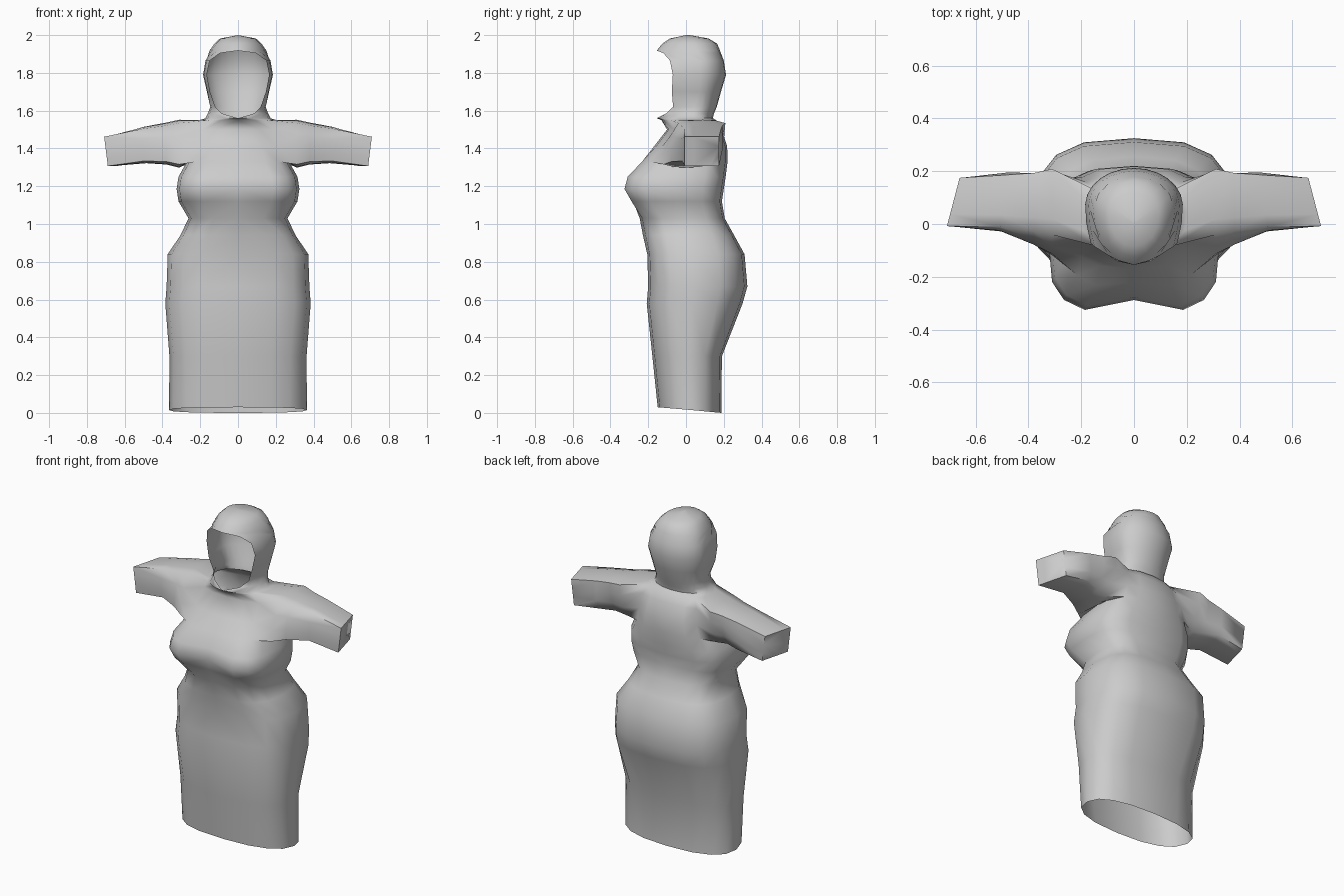
import bpy, bmesh, math

if "Cube" in bpy.data.objects:
    bpy.data.objects.remove(bpy.data.objects["Cube"])

cloth = bpy.data.materials.new("grey cloth")
cloth.use_nodes = True
cloth.diffuse_color = (0.6, 0.6, 0.6, 1)
cloth.node_tree.nodes["Principled BSDF"].inputs["Base Color"].default_value = (0.6, 0.6, 0.6, 1)


def power(v, e):
    return math.copysign(abs(v) ** e, v)


def half_ring(z, w, back, mid, front, e=1.0, edge=0.0, dent=0.0, tilt=0.0, n=9):
    """Half outline from the back centre to the front; edge > 0 leaves a gap."""
    s = math.asin(edge / w) if w else 0
    depth = (mid - front) / math.cos(s)
    pts = []
    for i in range(n):
        t = (math.pi - s) * i / (n - 1)
        c = power(math.cos(t), e)
        y = mid + c * ((back - mid) if c > 0 else depth)
        if i == n - 1:
            y += dent
        x = 0 if i == 0 or (i == n - 1 and not edge) else w * power(math.sin(t), e)
        pts.append((x, y, z - tilt * c))
    return pts


# Grid outline of the armhole: (column, row), counted from its lower back corner
ARMHOLE = ([(c, 0) for c in range(5)] + [(4, 1), (4, 2)]
           + [(c, 3) for c in range(4, -1, -1)] + [(0, 2), (0, 1)])


def sleeve_ring(x, low, high, front, back, rounding, shear=0.0, skew=0.0):
    """Rounded box around the arm; shear pushes the underside forward."""
    pts = []
    for c, r in ARMHOLE:
        u, v = 1 - c / 2, 2 * r / 3 - 1
        k = 1 - rounding * u * u * v * v
        u, v = u * k, v * k
        y = (front + back) / 2 + u * (back - front) / 2 + v * shear
        z = (low + high) / 2 + v * (high - low) / 2
        pts.append((x - skew * u + 0.4 * skew * v, y, z))
    return pts


# Dress and hood: hem to crown, with the face left open
dress = [
    half_ring(0.015, 0.365, 0.187, 0.03, -0.15, 0.82, tilt=0.015),
    half_ring(0.30, 0.363, 0.19, 0.02, -0.178, 0.78),
    half_ring(0.58, 0.385, 0.30, 0.03, -0.208, 0.72),
    half_ring(0.67, 0.378, 0.325, 0.04, -0.20, 0.72),
    half_ring(0.84, 0.372, 0.31, 0.03, -0.205, 0.7),
    half_ring(0.94, 0.305, 0.255, 0.02, -0.228, 0.7),
    half_ring(1.03, 0.262, 0.205, 0.0, -0.245, 0.7),
    half_ring(1.12, 0.315, 0.19, -0.05, -0.30, 0.6, dent=0.02),
    half_ring(1.185, 0.325, 0.20, -0.06, -0.338, 0.58, dent=0.05),
    half_ring(1.25, 0.315, 0.21, -0.04, -0.322, 0.6, dent=0.045),
    half_ring(1.33, 0.27, 0.22, 0.0, -0.245, 0.66, dent=0.025),
    half_ring(1.41, 0.25, 0.218, 0.03, -0.17, 0.7),
    half_ring(1.50, 0.24, 0.19, 0.06, -0.10, 0.75),
    half_ring(1.55, 0.205, 0.16, 0.05, -0.13, 0.9),
    half_ring(1.56, 0.172, 0.142, 0.04, -0.155),
    half_ring(1.585, 0.16, 0.148, 0.045, -0.105, edge=0.085),
    half_ring(1.62, 0.147, 0.163, 0.06, -0.068, edge=0.12),
    half_ring(1.70, 0.165, 0.185, 0.065, -0.075, edge=0.148),
    half_ring(1.79, 0.185, 0.212, 0.07, -0.070, edge=0.165),
    half_ring(1.865, 0.172, 0.20, 0.07, -0.085, edge=0.15),
    half_ring(1.905, 0.155, 0.185, 0.06, -0.12, edge=0.095),
    half_ring(1.918, 0.15, 0.18, 0.06, -0.155),
    half_ring(1.955, 0.125, 0.165, 0.045, -0.125),
    half_ring(1.982, 0.095, 0.12, 0.035, -0.085),
    half_ring(2.0, 0.0, 0.02, 0.0, 0.0),
]
HOLE_ROW, HOLE_COL = 10, 2

# Sleeves: from the armhole to a closed, slanted cuff
sleeve = [
    sleeve_ring(0.31, 1.298, 1.552, -0.10, 0.19, 0.14, 0.045),
    sleeve_ring(0.38, 1.315, 1.537, -0.07, 0.185, 0.14, 0.03),
    sleeve_ring(0.49, 1.322, 1.515, -0.028, 0.195, 0.12, 0.005, 0.015),
    sleeve_ring(0.675, 1.307, 1.462, -0.008, 0.175, 0.0, 0.0, 0.024),
]

bm = bmesh.new()
rows = [[bm.verts.new(p) for p in ring] for ring in dress]
for r, (a, b) in enumerate(zip(rows, rows[1:])):
    for c in range(len(a) - 1):
        if HOLE_ROW <= r < HOLE_ROW + 3 and HOLE_COL <= c < HOLE_COL + 4:
            continue
        bm.faces.new((a[c], a[c + 1], b[c + 1], b[c]))

loops = [[rows[HOLE_ROW + r][HOLE_COL + c] for c, r in ARMHOLE]]
loops += [[bm.verts.new(p) for p in ring] for ring in sleeve]
for a, b in zip(loops, loops[1:]):
    for i in range(len(a)):
        j = (i + 1) % len(a)
        bm.faces.new((a[i], a[j], b[j], b[i]))
bm.faces.new(loops[-1])

bmesh.ops.remove_doubles(bm, verts=bm.verts, dist=0.0005)
bmesh.ops.recalc_face_normals(bm, faces=bm.faces)
cuff = max(bm.faces, key=lambda f: f.calc_center_median().x)
if cuff.normal.x < 0:
    bmesh.ops.reverse_faces(bm, faces=bm.faces)

me = bpy.data.meshes.new("hooded_dress")
bm.to_mesh(me)
bm.free()
me.materials.append(cloth)
ob = bpy.data.objects.new("hooded_dress", me)
bpy.context.collection.objects.link(ob)
mirror = ob.modifiers.new("mirror", 'MIRROR')
mirror.merge_threshold = 0.001
bpy.ops.object.select_all(action='DESELECT')
ob.select_set(True)
bpy.context.view_layer.objects.active = ob
bpy.ops.object.shade_smooth_by_angle(angle=math.radians(70))
